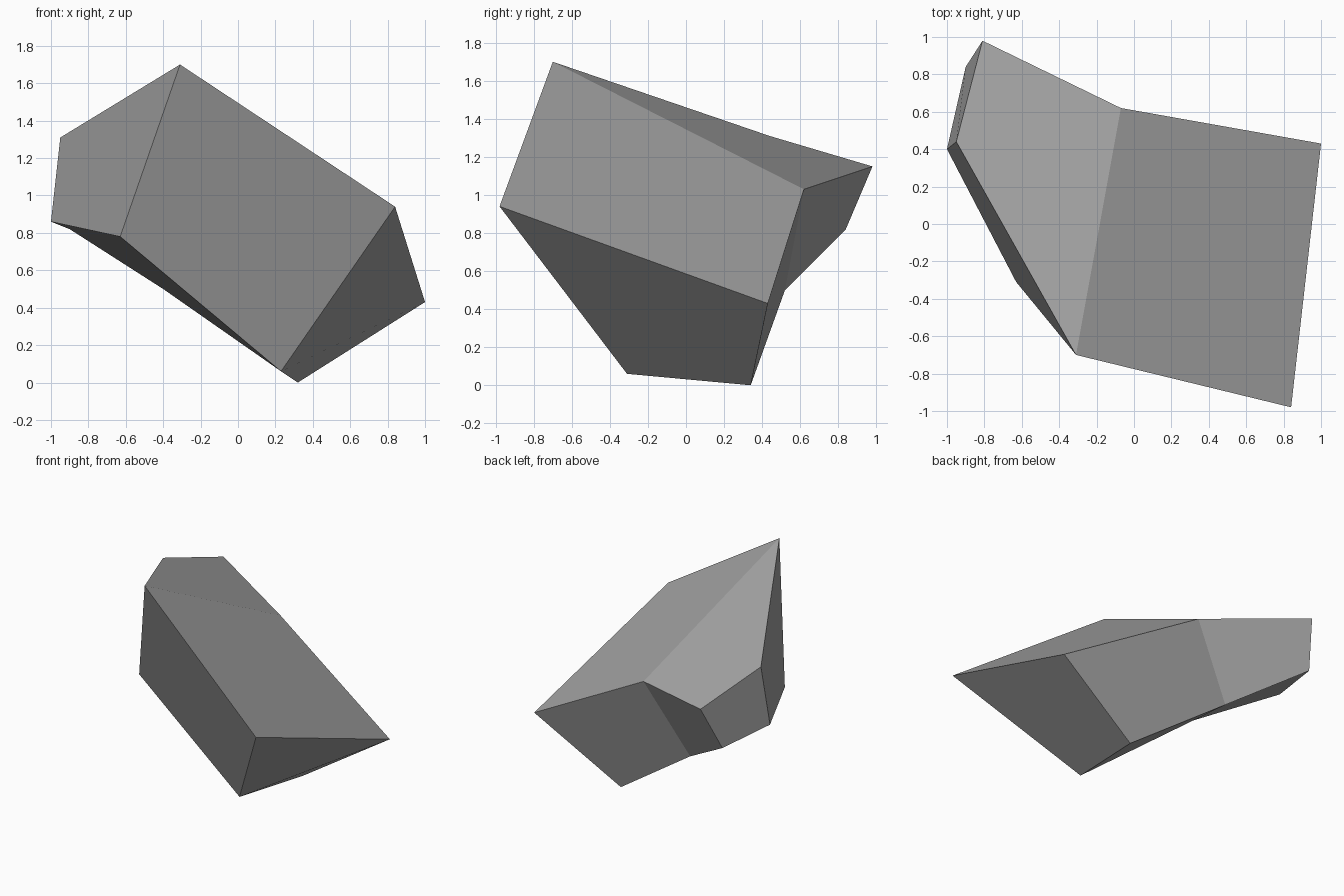
import bpy
import bmesh

default_cube = bpy.data.objects.get("Cube")
if default_cube:
    bpy.data.objects.remove(default_cube, do_unlink=True)


def make_material(name, colour):
    material = bpy.data.materials.new(name)
    material.use_nodes = True
    material.diffuse_color = colour
    material.node_tree.nodes["Principled BSDF"].inputs["Base Color"].default_value = colour
    return material


def add_folded_cap(mesh_builder, ring, fold, start):
    """Close a ring with two facets; start picks the corner each facet bends from."""
    for corners in (ring[:fold + 1], ring[fold:] + ring[:1]):
        mesh_builder.faces.new(corners[start:] + corners[:start])


def make_faceted_block(name, top_outline, base_outline, fold, material):
    """Join two matching outlines into a solid; each cap folds along one diagonal."""
    mesh_builder = bmesh.new()
    top = [mesh_builder.verts.new(point) for point in top_outline]
    base = [mesh_builder.verts.new(point) for point in base_outline]
    count = len(top)

    # Side facets, each bending from its lower corner
    for i in range(count):
        j = (i + 1) % count
        mesh_builder.faces.new((base[i], base[j], top[j], top[i]))

    # Upper and lower caps
    add_folded_cap(mesh_builder, top, fold, 0)
    add_folded_cap(mesh_builder, base, fold, 1)

    bmesh.ops.recalc_face_normals(mesh_builder, faces=mesh_builder.faces[:])
    mesh = bpy.data.meshes.new(name)
    mesh_builder.to_mesh(mesh)
    mesh_builder.free()
    mesh.materials.append(material)
    block = bpy.data.objects.new(name, mesh)
    bpy.context.collection.objects.link(block)
    return block


# Broad upper outline of the rock, starting at its peak
upper_outline = [
    (-0.31, -0.70, 1.70), (0.84, -0.98, 0.94), (1.0, 0.43, 0.43),
    (-0.07, 0.62, 1.03), (-0.81, 0.98, 1.15), (-0.95, 0.44, 1.31),
]

# Smaller lower outline, in the same order
lower_outline = [
    (-0.63, -0.31, 0.78), (0.23, -0.31, 0.06), (0.32, 0.34, 0.0),
    (-0.40, 0.52, 0.50), (-0.90, 0.84, 0.82), (-1.0, 0.40, 0.86),
]

stone_grey = make_material("stone grey", (0.38, 0.38, 0.38, 1))
make_faceted_block("rock", upper_outline, lower_outline, 3, stone_grey)
